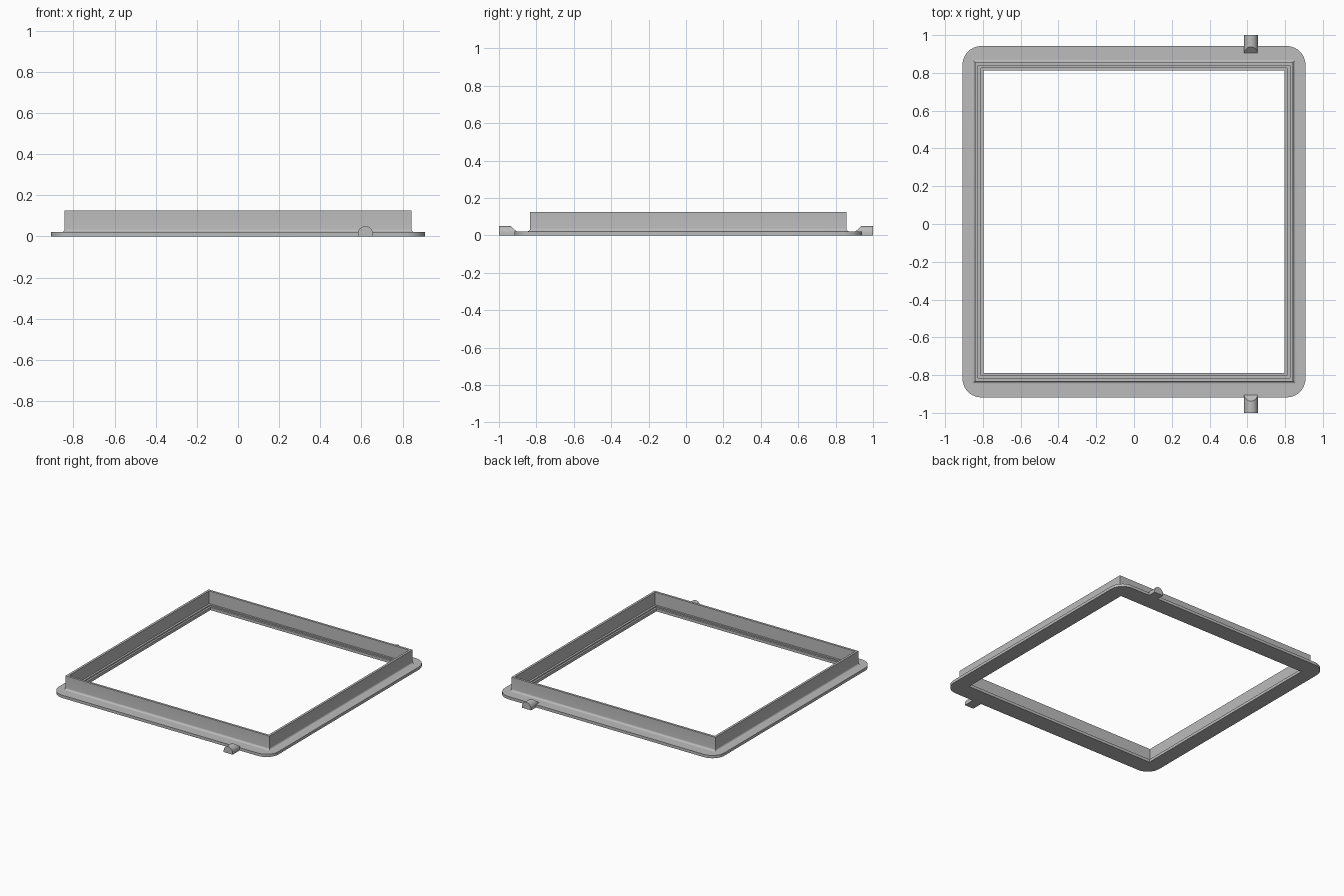
import bpy, bmesh, math
from mathutils import Vector

cube = bpy.data.objects.get("Cube")
if cube:
    bpy.data.objects.remove(cube, do_unlink=True)

grey = bpy.data.materials.new("plain grey")
grey.use_nodes = True
colour = (0.5, 0.5, 0.5, 1)
grey.diffuse_color = colour
grey.node_tree.nodes["Principled BSDF"].inputs["Base Color"].default_value = colour

CENTRE_Y = 0.012
CORNER_STEPS = 10


def finish(name, bm):
    bmesh.ops.remove_doubles(bm, verts=bm.verts, dist=0.0001)
    bmesh.ops.recalc_face_normals(bm, faces=bm.faces)
    mesh = bpy.data.meshes.new(name)
    bm.to_mesh(mesh)
    bm.free()
    mesh.materials.append(grey)
    obj = bpy.data.objects.new(name, mesh)
    bpy.context.collection.objects.link(obj)
    bpy.ops.object.select_all(action='DESELECT')
    obj.select_set(True)
    bpy.context.view_layer.objects.active = obj
    bpy.ops.object.shade_smooth_by_angle(angle=math.radians(30))
    return obj


def rounded_loop(bm, half_x, half_y, z, radius):
    loop = []
    for quarter, (sx, sy) in enumerate([(1, 1), (-1, 1), (-1, -1), (1, -1)]):
        for i in range(CORNER_STEPS + 1):
            a = math.pi / 2 * (quarter + i / CORNER_STEPS)
            loop.append(bm.verts.new((sx * (half_x - radius) + radius * math.cos(a),
                                      CENTRE_Y + sy * (half_y - radius) + radius * math.sin(a), z)))
    return loop


def loft_ring(name, profile):
    bm = bmesh.new()
    loops = [rounded_loop(bm, *row) for row in profile]
    for a, b in zip(loops, loops[1:] + loops[:1]):
        for i in range(len(a)):
            j = (i + 1) % len(a)
            bm.faces.new((a[i], a[j], b[j], b[i]))
    return finish(name, bm)


# Frame: rounded flange, coved joint, upright wall and stepped inner ledge
FLANGE, WALL, COVE = 0.021, 0.843, 0.015
cove = []
for i in range(7):
    a = math.pi / 2 * i / 6
    half = WALL + COVE * (1 - math.sin(a))
    cove.append((half, half + 0.002, FLANGE + COVE * (1 - math.cos(a)), 0))
loft_ring("flanged_frame", [
    (0.797, 0.8, 0, 0),
    (0.908, 0.93, 0, 0.1),
    (0.908, 0.93, FLANGE, 0.1),
    *cove,
    (WALL, WALL + 0.002, 0.125, 0),
    (0.826, 0.828, 0.125, 0),
    (0.826, 0.828, 0.03, 0),
    (0.811, 0.814, 0.03, 0),
    (0.811, 0.814, FLANGE, 0),
    (0.797, 0.8, FLANGE, 0),
])


# Locating pegs: arched bars with a sloped inner end
def peg(name, side):
    radius, base = 0.037, 0.013
    section = [(radius, 0)]
    for i in range(17):
        a = math.pi * i / 16
        section.append((radius * math.cos(a), base + radius * math.sin(a)))
    section.append((-radius, 0))
    bm = bmesh.new()
    outer = [bm.verts.new((0.619 + x, side, z)) for x, z in section]
    inner = [bm.verts.new((0.619 + x, side * (0.904 + 1.1 * max(0, z - 0.019)), z))
             for x, z in section]
    for i in range(len(section)):
        j = (i + 1) % len(section)
        bm.faces.new((outer[i], outer[j], inner[j], inner[i]))
    bm.faces.new(outer)
    bmesh.ops.triangulate(bm, faces=[bm.faces.new(inner)])
    return finish(name, bm)


peg("front_peg", -1)
peg("back_peg", 1)
